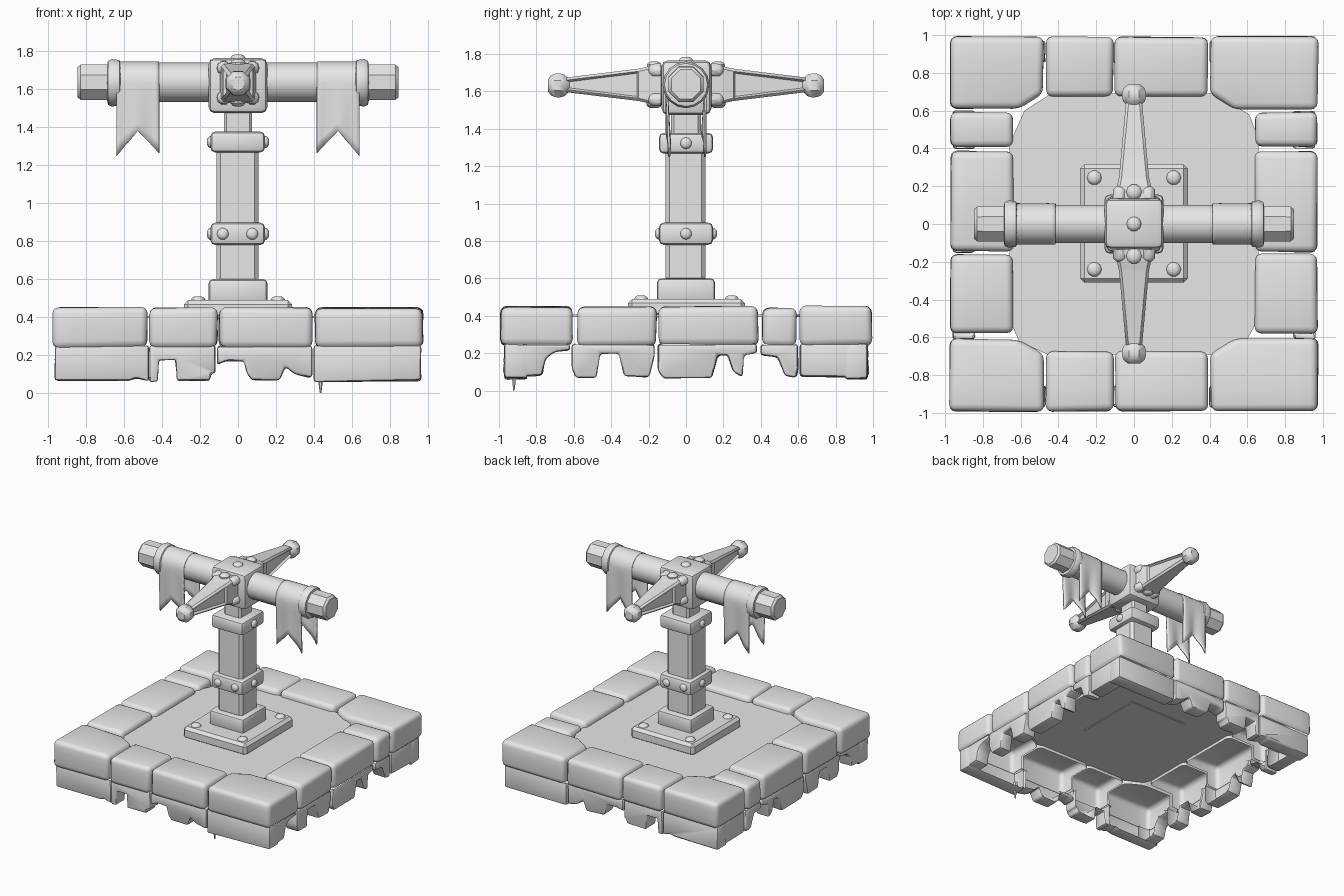
import bpy, bmesh, math, random
from mathutils import Vector

if "Cube" in bpy.data.objects:
    bpy.data.objects.remove(bpy.data.objects["Cube"])

random.seed(4)
stone = bpy.data.materials.new("pale_grey")
stone.diffuse_color = (0.8, 0.8, 0.8, 1)
stone.use_nodes = True
stone.node_tree.nodes["Principled BSDF"].inputs["Base Color"].default_value = stone.diffuse_color


def finish(bm, name, bevel=0.0, segs=2, cull=None):
    bmesh.ops.recalc_face_normals(bm, faces=bm.faces)
    if bevel:
        bmesh.ops.bevel(bm, geom=bm.edges[:], offset=bevel, segments=segs, profile=0.5,
                        affect='EDGES', clamp_overlap=True)
    if cull:
        cull(bm)
    me = bpy.data.meshes.new(name)
    bm.to_mesh(me)
    bm.free()
    me.materials.append(stone)
    ob = bpy.data.objects.new(name, me)
    bpy.context.collection.objects.link(ob)
    bpy.ops.object.select_all(action='DESELECT')
    ob.select_set(True)
    bpy.context.view_layer.objects.active = ob
    bpy.ops.object.shade_smooth_by_angle(angle=math.radians(35))
    return ob


def prism(name, pts, push, bevel=0.0, segs=2, jitter=0.0, cull=None):
    """Extrude a flat outline along a vector."""
    bm = bmesh.new()
    face = bm.faces.new([bm.verts.new(p) for p in pts])
    new = bmesh.ops.extrude_face_region(bm, geom=[face])["geom"]
    bmesh.ops.translate(bm, vec=push, verts=[g for g in new if isinstance(g, bmesh.types.BMVert)])
    for v in bm.verts:
        v.co += Vector([random.uniform(-jitter, jitter) for _ in range(3)])
    return finish(bm, name, bevel, segs, cull)


def box(name, x0, x1, y0, y1, z0, z1, bevel=0.02, segs=2, jitter=0.0, cull=None):
    return prism(name, [(x0, y0, z0), (x1, y0, z0), (x1, y1, z0), (x0, y1, z0)],
                 (0, 0, z1 - z0), bevel, segs, jitter, cull)


def lathe(name, profile, origin, axis, sides, turn=0.0):
    """Revolve (distance, radius) pairs around an axis."""
    q = Vector((0, 0, 1)).rotation_difference(Vector(axis))
    bm = bmesh.new()
    rings = []
    for d, r in profile:
        angles = [turn + 2 * math.pi * i / sides for i in range(sides)]
        rings.append([bm.verts.new(Vector(origin) + q @ Vector((r * math.cos(a), r * math.sin(a), d)))
                      for a in angles])
    for a, b in zip(rings, rings[1:]):
        for i in range(sides):
            j = (i + 1) % sides
            bm.faces.new((a[i], a[j], b[j], b[i]))
    bm.faces.new(rings[0])
    bm.faces.new(rings[-1])
    return finish(bm, name)


def bolt(origin, axis, r=0.036, h=0.025):
    lathe("bolt", [(-0.02, r), (h * 0.3, r * 0.97), (h * 0.75, r * 0.75), (h, r * 0.4)], origin, axis, 10)


def hollow(bm):
    """Open a rim stone below: keep the top, the outer wall and short returns."""
    cuts = [((0, 0, 0.37), (0, 0, 1))]
    cuts += [((s * 0.87, 0, 0), (1, 0, 0)) for s in (-1, 1)] + [((0, s * 0.87, 0), (0, 1, 0)) for s in (-1, 1)]
    for co, no in cuts:
        bmesh.ops.bisect_plane(bm, geom=bm.verts[:] + bm.edges[:] + bm.faces[:], plane_co=co, plane_no=no)
    gone = []
    for f in bm.faces:
        c = f.calc_center_median()
        if c.z < 0.37 and max(abs(c.x), abs(c.y)) < 0.87 or f.normal.z < -0.9:
            gone.append(f)
    bmesh.ops.delete(bm, geom=gone, context='FACES')


def open_back(axis, sign):
    """Remove the inward and upper faces of a broken stone."""
    def cull(bm):
        gone = [f for f in bm.faces if f.normal[axis] * sign < -0.9
                or (f.normal.z > 0.9 and f.calc_center_median().z > 0.24)]
        bmesh.ops.delete(bm, geom=gone, context='FACES')
    return cull


# Upper course of rim stones, mirrored front/back and left/right
TOP = dict(bevel=0.035, segs=3, jitter=0.005, cull=hollow)
for s in (-1, 1):
    for x0, x1 in ((-0.465, -0.11), (-0.10, 0.39)):
        box("rim_stone", x0, x1, min(s * 0.99, s * 0.675), max(s * 0.99, s * 0.675), 0.24, 0.45, **TOP)
    for y0, y1 in ((-0.58, -0.16), (-0.145, 0.385), (0.41, 0.59)):
        box("rim_stone", min(s * 0.97, s * 0.64), max(s * 0.97, s * 0.64), y0, y1, 0.24,
            0.45 if y0 < 0.4 else 0.44, **TOP)
    for t, xi, ya in ((-1, 0.48, 0.61), (1, 0.405, 0.61)):
        # Corner stone with a cut inner corner
        pts = [(0.975, 0.993), (xi, 0.993), (xi, 0.69), (xi + 0.13, ya), (0.975, ya)]
        prism("corner_stone", [(t * x, s * y, 0.24) for x, y in pts], (0, 0, 0.21), **TOP)

# Broken lower course: (start, end, broken lower edge)
FRONT = [
    (-0.965, -0.47, [(-0.965, 0.065), (-0.57, 0.065), (-0.54, 0.08), (-0.47, 0.06)]),
    (-0.465, -0.12, [(-0.465, 0.06), (-0.425, 0.06), (-0.42, 0.175), (-0.33, 0.175), (-0.32, 0.065),
                     (-0.15, 0.065), (-0.14, 0.10), (-0.12, 0.11)]),
    (-0.11, 0.39, [(-0.11, 0.15), (-0.06, 0.17), (0.03, 0.17), (0.05, 0.10), (0.07, 0.07), (0.22, 0.065),
                   (0.25, 0.14), (0.30, 0.10), (0.39, 0.08)]),
    (0.40, 0.965, [(0.40, 0.06), (0.965, 0.065)]),
]
SIDE = [
    (-0.96, -0.62, [(-0.96, 0.07), (-0.77, 0.08), (-0.75, 0.17), (-0.70, 0.21), (-0.62, 0.215)]),
    (-0.61, -0.17, [(-0.61, 0.12), (-0.59, 0.07), (-0.48, 0.07), (-0.46, 0.20), (-0.36, 0.20),
                    (-0.33, 0.08), (-0.20, 0.07), (-0.17, 0.19)]),
    (-0.15, 0.38, [(-0.15, 0.11), (-0.12, 0.065), (0.14, 0.07), (0.17, 0.19), (0.22, 0.19),
                   (0.25, 0.10), (0.30, 0.075), (0.31, 0.19), (0.38, 0.20)]),
    (0.40, 0.60, [(0.40, 0.19), (0.49, 0.18), (0.53, 0.08), (0.59, 0.07), (0.60, 0.12)]),
    (0.61, 0.96, [(0.61, 0.075), (0.96, 0.07)]),
]
LOW = dict(bevel=0.016, segs=2, jitter=0.004)
for s in (-1, 1):
    for a, b, low in FRONT:
        edge = low + [(b, 0.25), (a, 0.25)]
        prism("broken_front_stone", [(x, s * 0.97, z) for x, z in edge], (0, -s * 0.12, 0),
              cull=open_back(1, s), **LOW)
    for a, b, low in SIDE:
        edge = low + [(b, 0.25), (a, 0.25)]
        prism("broken_side_stone", [(s * 0.96, y, z) for y, z in edge], (-s * 0.12, 0, 0),
              cull=open_back(0, s), **LOW)
# Thin hanging splinter
lathe("splinter", [(0, 0.004), (0.06, 0.012), (0.14, 0.02)], (0.435, -0.92, 0), (0, 0, 1), 6)

# Paved floor sheet inside the rim
floor = [(0.66, 0.45), (0.61, 0.58), (0.42, 0.69), (-0.44, 0.69), (-0.58, 0.60), (-0.66, 0.42),
         (-0.66, -0.5), (-0.61, -0.62), (-0.46, -0.69), (0.42, -0.69), (0.60, -0.61), (0.66, -0.5)]
prism("floor", [(x, y, 0.395) for x, y in floor], (0, 0, 0.012))

# Base plate with corner bolts, and plinth
box("base_plate", -0.285, 0.285, -0.31, 0.315, 0.39, 0.49, 0.022, 1)
box("plinth", -0.155, 0.155, -0.155, 0.155, 0.47, 0.60, 0.022)
for x in (-0.21, 0.21):
    for y in (-0.24, 0.245):
        bolt((x, y, 0.485), (0, 0, 1), 0.04)

# Post, neck and collars
box("post", -0.113, 0.108, -0.11, 0.105, 0.58, 1.33, 0.022, 1)
box("neck", -0.075, 0.075, -0.08, 0.08, 1.30, 1.52, 0.015, 1)
for name, z0, z1, spots in (("lower_collar", 0.78, 0.898, (-0.08, 0.075)), ("upper_collar", 1.268, 1.378, ())):
    box(name, -0.145, 0.142, -0.145, 0.145, z0, z1, 0.025)
    z = (z0 + z1) / 2
    for s in (-1, 1):
        bolt((s * 0.143, 0, z), (s, 0, 0), 0.032, 0.02)
        for x in spots:
            bolt((x, s * 0.145, z), (0, s, 0), 0.032, 0.02)

# Head block
C = 1.635
box("head_block", -0.155, 0.155, -0.13, 0.135, 1.475, 1.765, 0.032)
bolt((0, 0, 1.76), (0, 0, 1), 0.04)

# Crossbeam with rings and faceted end caps
lathe("crossbeam", [(-0.66, 0.104), (0.66, 0.104)], (0, 0, C + 0.003), (1, 0, 0), 14)
for s in (-1, 1):
    lathe("beam_ring", [(0.615, 0.10), (0.625, 0.12), (0.665, 0.125), (0.685, 0.115), (0.69, 0.09)],
          (0, 0, C), (s, 0, 0), 16)
    lathe("beam_cap", [(0.66, 0.102), (0.83, 0.10), (0.846, 0.085)], (0, 0, C + 0.003), (s, 0, 0), 8, math.pi / 8)

# Tapered spikes with recessed sides, knobs and lugs
for s in (-1, 1):
    bm = bmesh.new()
    loops = []
    for y, hx, hz in ((0.12, 0.095, 0.105), (0.20, 0.09, 0.10), (0.24, 0.08, 0.088), (0.65, 0.042, 0.038)):
        loops.append([bm.verts.new((a * hx, s * y, C + b * hz)) for a, b in ((-1, -1), (1, -1), (1, 1), (-1, 1))])
    for a, b in zip(loops, loops[1:]):
        for k in range(4):
            bm.faces.new((a[k], a[(k + 1) % 4], b[(k + 1) % 4], b[k]))
    bm.faces.new(loops[0])
    bm.faces.new(loops[-1])
    bmesh.ops.recalc_face_normals(bm, faces=bm.faces)
    bmesh.ops.bevel(bm, geom=bm.edges[:], offset=0.014, segments=1, affect='EDGES', clamp_overlap=True)
    sides = [f for f in bm.faces if abs(f.normal.x) > 0.9 and f.calc_area() > 0.015]
    bmesh.ops.inset_individual(bm, faces=sides, thickness=0.014, depth=-0.018)
    finish(bm, "spike")
    lathe("spike_knob", [(0.625, 0.038), (0.65, 0.062), (0.675, 0.07), (0.70, 0.068), (0.722, 0.058), (0.738, 0.035)],
          (0, 0, C - 0.003), (0, s, 0), 8, math.pi / 8)
    for v in (-1, 1):
        bolt((0, s * 0.17, C + v * 0.10), (0, 0, v), 0.042)
        for u in (-1, 1):
            lathe("corner_lug", [(0, 0.038), (0.045, 0.036), (0.058, 0.026), (0.065, 0.015)],
                  (u * 0.075, s * 0.135, C + v * 0.078), (0, s, 0), 10)

# Swallow-tailed banners draped over the beam
R, COLS, DROPS, ARCS = 0.104, 10, 6, 10
for side in (-1, 1):
    bm = bmesh.new()
    cols = []
    for i in range(COLS + 1):
        u = i / COLS
        x = side * (0.415 + 0.225 * u)
        zlow = 1.265 - 0.015 * u + 0.125 * (1 - abs(2 * u - 1))
        wave = 0.010 * math.sin(u * 9)
        path = []
        for k in range(DROPS):
            t = 1 - k / DROPS
            path.append((-R + 0.01 * t + wave * t, C + (zlow - C) * t))
        for k in range(ARCS + 1):
            a = math.pi * (1 - k / ARCS)
            path.append((R * math.cos(a), C + 0.003 + R * math.sin(a)))
        for k in range(1, DROPS + 1):
            t = k / DROPS
            path.append((R - 0.008 * t + wave * t, C + (zlow - C) * t))
        cols.append([bm.verts.new((x, y, z)) for y, z in path])
    for a, b in zip(cols, cols[1:]):
        for k in range(len(a) - 1):
            bm.faces.new((a[k], b[k], b[k + 1], a[k + 1]))
    cloth = finish(bm, "banner")
    thick = cloth.modifiers.new("thickness", 'SOLIDIFY')
    thick.thickness = 0.01
    thick.offset = 0
